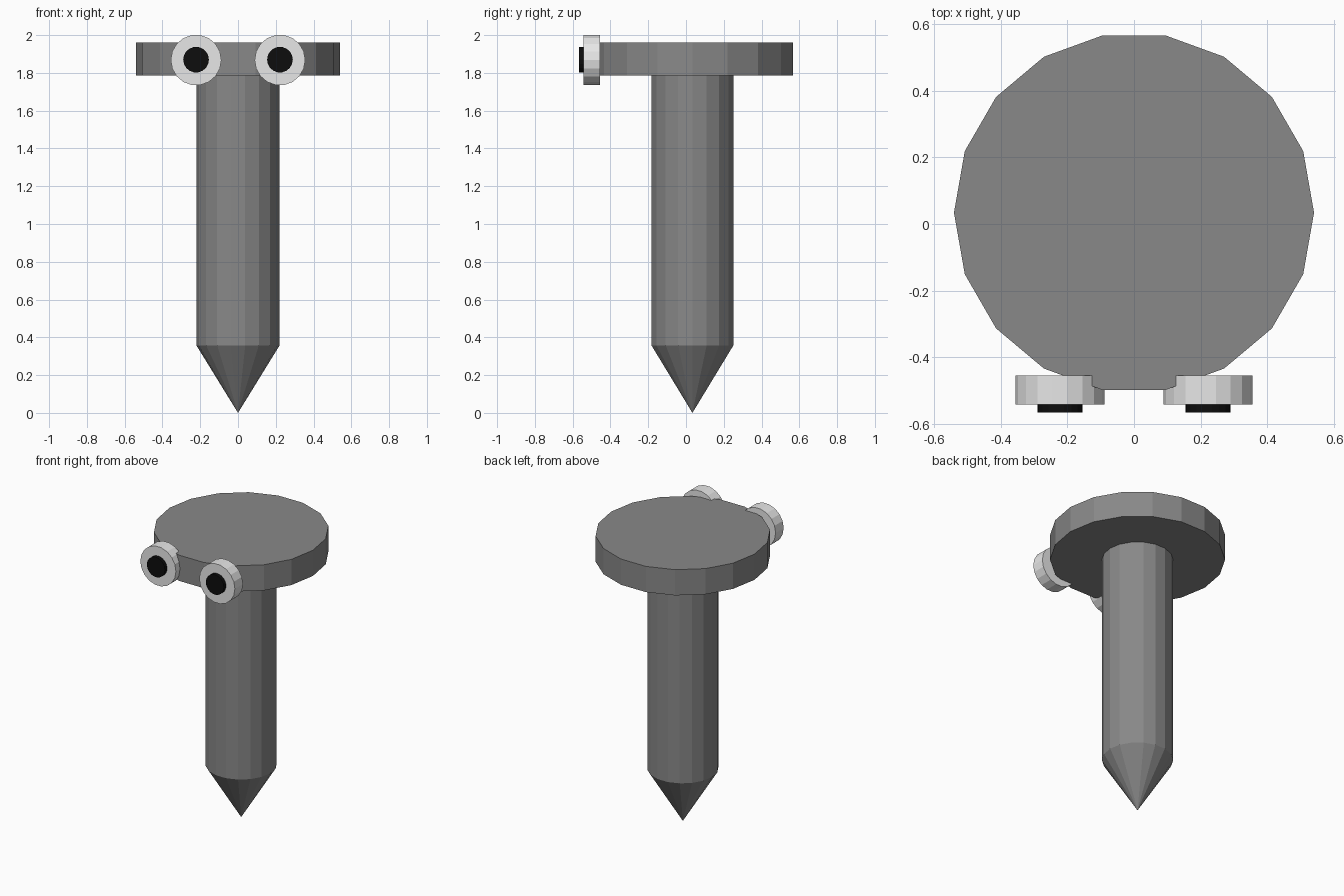
import bpy, bmesh
from math import cos, sin, tau

if "Cube" in bpy.data.objects:
    bpy.data.objects.remove(bpy.data.objects["Cube"])

SIDES = 18
CY = 0.034  # nail axis sits slightly behind the origin


def material(name, v):
    m = bpy.data.materials.new(name)
    m.diffuse_color = (v, v, v, 1)
    m.use_nodes = True
    m.node_tree.nodes["Principled BSDF"].inputs["Base Color"].default_value = m.diffuse_color
    return m


steel = material("steel grey", 0.25)
white = material("eye white", 0.80)
black = material("pupil black", 0.004)


def lathe(name, profile, mat, centre=(0, 0, 0), forward=False):
    """Spin (radius, height) points into a flat-faced solid; forward = axis along y."""
    bm = bmesh.new()

    def vert(r, h, a):
        u, v = r * cos(a), r * sin(a)
        return bm.verts.new((u, h, v) if forward else (u, v, h))

    rings = []
    for r, h in profile:
        if r == 0:
            rings.append([vert(0, h, 0)] * SIDES)
        else:
            rings.append([vert(r, h, tau * i / SIDES) for i in range(SIDES)])
    for a, b in zip(rings, rings[1:]):
        for i in range(SIDES):
            j = (i + 1) % SIDES
            quad = list(dict.fromkeys((a[i], a[j], b[j], b[i])))
            bm.faces.new(quad)
    for ring, (r, h) in ((rings[0], profile[0]), (rings[-1], profile[-1])):
        if r > 0:
            bm.faces.new(ring)
    bmesh.ops.recalc_face_normals(bm, faces=bm.faces[:])
    mesh = bpy.data.meshes.new(name)
    bm.to_mesh(mesh)
    bm.free()
    mesh.materials.append(mat)
    ob = bpy.data.objects.new(name, mesh)
    ob.location = centre
    bpy.context.collection.objects.link(ob)
    return ob


# Nail: pointed shaft and flat round head
lathe("shaft", [(0, 0), (0.22, 0.357), (0.22, 1.785)], steel, (0, CY, 0))
lathe("head", [(0.54, 1.785), (0.54, 1.96)], steel, (0, CY, 0))

# Eyes: white discs with raised black pupils on the front of the head
for side, x in (("left", -0.222), ("right", 0.222)):
    lathe(side + "_eye", [(0.134, -0.542), (0.134, -0.455)], white, (x, 0, 1.868), True)
    lathe(side + "_pupil", [(0.068, -0.566), (0.068, -0.54)], black, (x, 0, 1.87), True)
